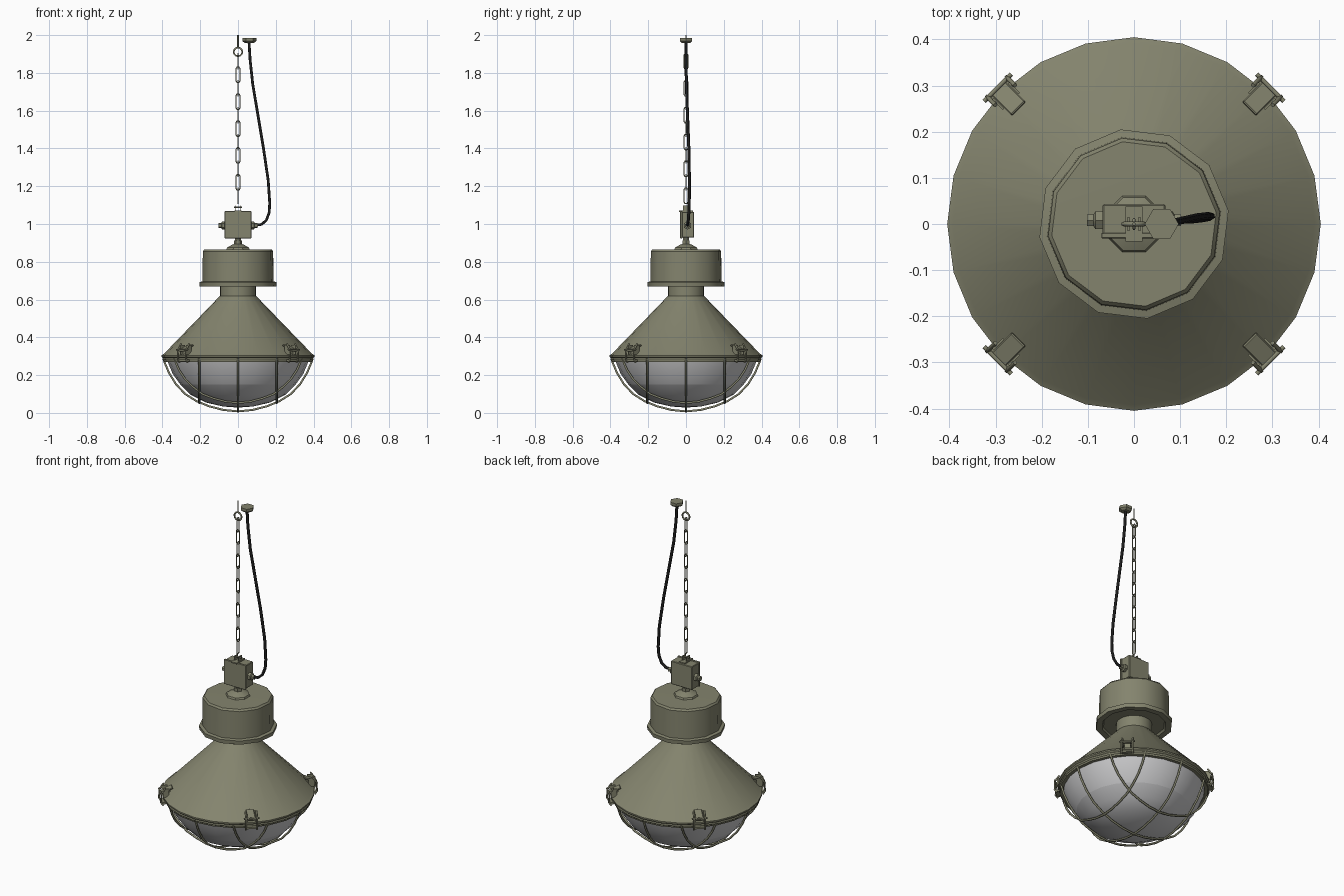
import bpy, bmesh, math
from mathutils import Vector, Matrix

if "Cube" in bpy.data.objects:
    bpy.data.objects.remove(bpy.data.objects["Cube"])


def material(name, rgb):
    m = bpy.data.materials.new(name)
    m.diffuse_color = (*rgb, 1)
    m.use_nodes = True
    m.node_tree.nodes["Principled BSDF"].inputs["Base Color"].default_value = m.diffuse_color
    return m


OLIVE = material("olive paint", (0.23, 0.23, 0.155))
GLASS = material("grey glass", (0.60, 0.60, 0.61))
BLACK = material("black rubber", (0.012, 0.012, 0.012))


def finish(name, mesh, mat, smooth=True, angle=35):
    ob = bpy.data.objects.new(name, mesh)
    bpy.context.collection.objects.link(ob)
    mesh.materials.clear()
    mesh.materials.append(mat)
    if smooth:
        bpy.ops.object.select_all(action='DESELECT')
        ob.select_set(True)
        bpy.context.view_layer.objects.active = ob
        bpy.ops.object.shade_smooth_by_angle(angle=math.radians(angle))
    return ob


def lathe(name, profile, sides, mat, turn=0.0, centre=(0, 0, 0), axis='Z', angle=35):
    """Spin (radius, height) points around an axis; radius 0 closes to a point."""
    bm = bmesh.new()
    rings = []
    for r, z in profile:
        if r == 0:
            rings.append([bm.verts.new((0, 0, z))] * sides)
        else:
            rings.append([bm.verts.new((r * math.cos(turn + 2 * math.pi * i / sides),
                                        r * math.sin(turn + 2 * math.pi * i / sides), z))
                          for i in range(sides)])
    for a, b in zip(rings, rings[1:]):
        for i in range(sides):
            j = (i + 1) % sides
            bm.faces.new(list(dict.fromkeys((a[i], a[j], b[j], b[i]))))
    bmesh.ops.recalc_face_normals(bm, faces=bm.faces)
    if axis == 'X':
        bm.transform(Matrix.Rotation(math.pi / 2, 4, 'Y'))
    bm.transform(Matrix.Translation(centre))
    me = bpy.data.meshes.new(name)
    bm.to_mesh(me)
    bm.free()
    return finish(name, me, mat, angle=angle)


def box(name, centre, size, mat, bevel=0.0, matrix=None):
    bm = bmesh.new()
    bmesh.ops.create_cube(bm, size=1)
    bm.transform(Matrix.Translation(centre) @ Matrix.Diagonal((*size, 1)))
    if bevel:
        bmesh.ops.bevel(bm, geom=bm.edges[:], offset=bevel, segments=1, affect='EDGES')
    if matrix:
        bm.transform(matrix)
    me = bpy.data.meshes.new(name)
    bm.to_mesh(me)
    bm.free()
    return finish(name, me, mat, smooth=False)


def tube(name, points, radius, mat, closed=False, res=1, matrix=None):
    """Round wire through points."""
    cu = bpy.data.curves.new(name + " path", 'CURVE')
    cu.dimensions = '3D'
    cu.bevel_depth = radius
    cu.bevel_resolution = res
    cu.use_fill_caps = True
    sp = cu.splines.new('POLY')
    sp.points.add(len(points) - 1)
    for p, q in zip(sp.points, points):
        v = Vector(q)
        if matrix:
            v = matrix @ v
        p.co = (*v, 1)
    sp.use_cyclic_u = closed
    tmp = bpy.data.objects.new("path", cu)
    bpy.context.collection.objects.link(tmp)
    bpy.context.view_layer.update()
    me = bpy.data.meshes.new_from_object(tmp.evaluated_get(bpy.context.evaluated_depsgraph_get()))
    bpy.data.objects.remove(tmp)
    return finish(name, me, mat, angle=65)


# conical shade with rolled rim
lathe("shade", [(0.372, 0.285), (0.375, 0.27), (0.393, 0.27), (0.397, 0.29), (0.405, 0.297),
                (0.405, 0.305), (0.392, 0.313), (0.095, 0.62)], 24, OLIVE, turn=math.pi / 2)
# neck under the housing
lathe("neck", [(0.095, 0.615), (0.095, 0.68)], 24, OLIVE)
# ballast housing with flange and recessed underside
lathe("housing", [(0, 0.682), (0.165, 0.682), (0.172, 0.67), (0.205, 0.67), (0.207, 0.692), (0.19, 0.696),
                  (0.188, 0.855), (0.180, 0.865), (0, 0.867)], 12, OLIVE, turn=math.radians(8))
# cap and stem
lathe("cap", [(0.068, 0.862), (0.062, 0.876), (0.03, 0.892), (0.016, 0.895), (0.016, 0.93)],
      8, OLIVE, turn=math.pi / 8)
lathe("stem_nut", [(0, 0.893), (0.022, 0.893), (0.022, 0.912), (0, 0.912)], 6, OLIVE)

# glass bowl
lathe("glass_bowl", [(0.378, 0.285), (0.370, 0.265), (0.345, 0.205), (0.305, 0.15)], 24, GLASS)
lathe("glass_bottom", [(0.305, 0.15), (0.25, 0.095), (0.17, 0.055), (0.08, 0.034), (0, 0.028)], 24, GLASS)

# wire guard: three wires each way, following one bowl profile
GUARD = [(0, 0.008), (0.1, 0.018), (0.2, 0.050), (0.28, 0.100), (0.34, 0.165), (0.378, 0.235), (0.396, 0.29)]


def guard_z(r):
    for (r0, z0), (r1, z1) in zip(GUARD, GUARD[1:]):
        if r <= r1:
            return z0 + (z1 - z0) * (r - r0) / (r1 - r0)
    return GUARD[-1][1]


for k, off in enumerate((-0.205, 0, 0.205)):
    half = math.sqrt(0.396 ** 2 - off ** 2)
    pts = []
    for i in range(17):
        t = half * math.sin(math.pi / 2 * (i / 8 - 1))
        pts.append((off, t, guard_z(math.hypot(off, t))))
    tube(f"guard_wire_y_{k}", pts, 0.006, OLIVE)
    tube(f"guard_wire_x_{k}", [(y, x, z) for x, y, z in pts], 0.006, OLIVE)
tube("guard_ring", [(0.393 * math.cos(i * math.pi / 12), 0.393 * math.sin(i * math.pi / 12), 0.285)
                    for i in range(24)], 0.007, OLIVE, closed=True)

# four toggle clips on the rim (built along +x, then turned)
for k in range(4):
    rot = Matrix.Rotation(math.radians(45 + 90 * k), 4, 'Z')
    lever = rot @ Matrix.Translation((0.388, 0, 0.343)) @ Matrix.Rotation(math.radians(25), 4, 'Y')
    box(f"clip_lever_{k}", (0, 0, 0), (0.075, 0.042, 0.008), OLIVE, 0.002, lever)
    box(f"clip_base_{k}", (0.38, 0, 0.325), (0.03, 0.03, 0.03), OLIVE, 0, rot)
    for s in (-1, 1):
        box(f"clip_cheek_{k}_{s}", (0.392, s * 0.024, 0.335), (0.032, 0.005, 0.05), OLIVE, 0, rot)
        tube(f"clip_rod_{k}_{s}", [(0.395, s * 0.03, 0.368), (0.418, s * 0.03, 0.335),
                                   (0.420, s * 0.03, 0.285), (0.408, s * 0.03, 0.266)],
             0.005, OLIVE, matrix=rot)
    tube(f"clip_pin_{k}", [(0.418, -0.042, 0.335), (0.418, 0.042, 0.335)], 0.005, OLIVE, matrix=rot)
    box(f"clip_hook_{k}", (0.405, 0, 0.278), (0.022, 0.062, 0.010), OLIVE, 0, rot)

# junction box with lid, cable glands and chain lug
box("junction_box", (0, 0.01, 0.996), (0.136, 0.066, 0.136), OLIVE, 0.003)
box("junction_lid", (0, -0.025, 0.996), (0.142, 0.012, 0.144), OLIVE, 0.002)
for s, n in ((-1, "left"), (1, "right")):
    lathe(f"gland_{n}", [(0, 0), (0.022, 0), (0.022, s * 0.016), (0.014, s * 0.02), (0.014, s * 0.034),
                         (0, s * 0.034)], 6, OLIVE, centre=(s * 0.068, 0.008, 0.992), axis='X')
box("lug_base", (0, 0.0, 1.067), (0.036, 0.075, 0.008), OLIVE)
for s in (-1, 1):
    box(f"lug_ear_{s}", (s * 0.012, 0, 1.081), (0.005, 0.03, 0.032), OLIVE)
tube("lug_bolt", [(-0.02, 0, 1.088), (0.02, 0, 1.088)], 0.004, OLIVE)

# chain of alternating links
PITCH = 0.0712
for k in range(12):
    zc = 1.79 + (1 - k) * PITCH
    if zc < 1.09:
        break
    shape = [(-0.010, 0.033), (-0.005, 0.041), (0.005, 0.041), (0.010, 0.033),
             (0.010, -0.033), (0.005, -0.041), (-0.005, -0.041), (-0.010, -0.033)]
    wide = k % 2 == 1
    tube(f"chain_link_{k}", [(u, 0, zc + v) if wide else (0, u, zc + v) for u, v in shape],
         0.0035, OLIVE, closed=True)

# ceiling eye screw
tube("eye_ring", [(0.023 * math.cos(i * math.pi / 6), 0, 1.911 + 0.023 * math.sin(i * math.pi / 6))
                  for i in range(12)], 0.005, OLIVE, closed=True)
tube("eye_screw", [(0, 0, 1.932), (0, 0, 2.0)], 0.004, OLIVE)

# power cable and ceiling plate
tube("cable", [(0.085, 0.008, 0.992), (0.125, 0.009, 0.998), (0.15, 0.012, 1.02), (0.165, 0.015, 1.06),
               (0.168, 0.017, 1.11), (0.160, 0.018, 1.23), (0.135, 0.015, 1.40), (0.105, 0.008, 1.58),
               (0.078, 0.002, 1.74), (0.064, 0, 1.87), (0.058, 0, 1.97)], 0.008, BLACK)
lathe("ceiling_plate", [(0, 1.958), (0.024, 1.958), (0.037, 1.968), (0.037, 1.984), (0, 1.984)],
      6, OLIVE, centre=(0.06, 0, 0))
